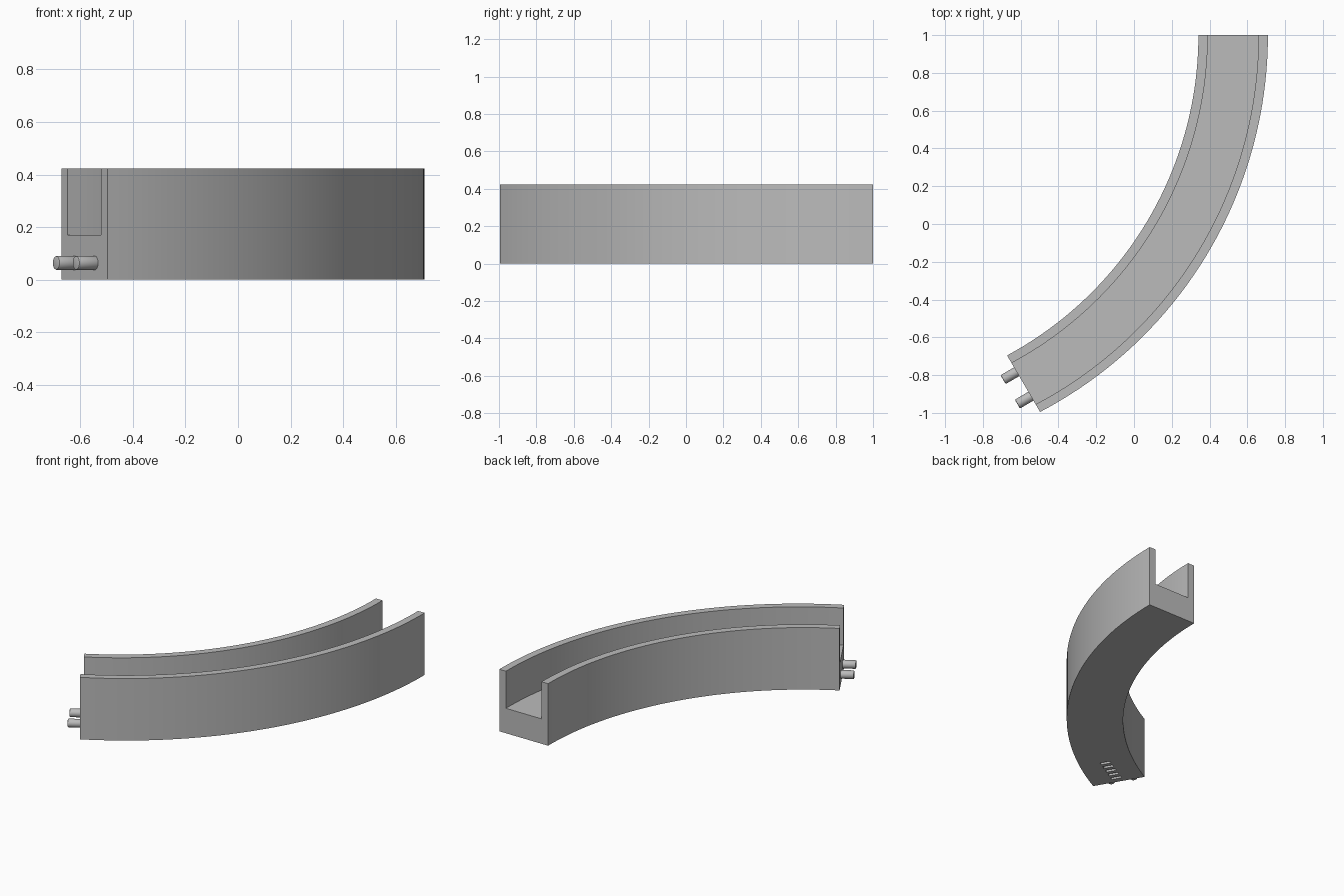
import bpy, bmesh, math
from mathutils import Vector, Matrix

cube = bpy.data.objects.get("Cube")
if cube:
    bpy.data.objects.remove(cube, do_unlink=True)

gray = bpy.data.materials.new("neutral gray")
gray.use_nodes = True
COLOR = (0.5, 0.5, 0.5, 1)
gray.diffuse_color = COLOR
gray.node_tree.nodes["Principled BSDF"].inputs["Base Color"].default_value = COLOR

SEGMENTS = 40
TOP, FLOOR, WALL = 0.423, 0.17, 0.135


def make_object(name, bm):
    bmesh.ops.recalc_face_normals(bm, faces=bm.faces[:])
    mesh = bpy.data.meshes.new(name)
    bm.to_mesh(mesh)
    bm.free()
    obj = bpy.data.objects.new(name, mesh)
    bpy.context.collection.objects.link(obj)
    mesh.materials.append(gray)
    return obj


def apply_modifiers(obj):
    bpy.ops.object.select_all(action='DESELECT')
    obj.select_set(True)
    bpy.context.view_layer.objects.active = obj
    for mod in obj.modifiers[:]:
        bpy.ops.object.modifier_apply(modifier=mod.name)
    bpy.ops.object.shade_smooth_by_angle(angle=math.radians(30))


def arc_point(start_x, radius, degrees, t):
    """Point on a side edge that starts at the back end, heading forward."""
    a = math.radians(degrees) * t
    return Vector((start_x - radius * (1 - math.cos(a)), 1 - radius * math.sin(a), 0))


def inner(t):
    return arc_point(0.341, 1.926, 61.7, t)


def outer(t):
    return arc_point(0.709, 2.253, 62.31, t)


# Curved channel: U-shaped section swept between the inner and outer arcs
section = [(0, 0), (1, 0), (1, TOP), (1 - WALL, TOP), (1 - WALL, FLOOR),
           (WALL, FLOOR), (WALL, TOP), (0, TOP)]
bm = bmesh.new()
rings = []
for i in range(SEGMENTS + 1):
    t = i / SEGMENTS
    rings.append([bm.verts.new(inner(t).lerp(outer(t), f) + Vector((0, 0, z)))
                  for f, z in section])
for a, b in zip(rings, rings[1:]):
    for j in range(len(section)):
        k = (j + 1) % len(section)
        bm.faces.new((a[j], a[k], b[k], b[j]))
bm.faces.new(rings[0])
bm.faces.new(rings[-1])
track = make_object("curved_track", bm)

# Local axes of the front end: across the track, and outward from it
across = (outer(1) - inner(1)).normalized()
outward = Vector((across.y, -across.x, 0))
up = Vector((0, 0, 1))
end_axes = Matrix((across, outward, up)).transposed().to_4x4()

# Row of shallow slots under the front end
bm = bmesh.new()
for i in range(5):
    center = inner(1) + across * 0.175 - outward * (0.05 + 0.05 * i)
    bmesh.ops.create_cube(bm, size=1, matrix=Matrix.Translation(center) @ end_axes
                          @ Matrix.Diagonal((0.066, 0.022, 0.03, 1)))
cutter = make_object("slot_cutter", bm)
cutter.hide_render = True
cut = track.modifiers.new("slots", 'BOOLEAN')
cut.operation = 'DIFFERENCE'
cut.solver = 'EXACT'
cut.object = cutter
apply_modifiers(track)
bpy.data.objects.remove(cutter, do_unlink=True)

# Two connector pins on the front end
for name, offset in (("inner_pin", 0.1), ("outer_pin", 0.25)):
    bm = bmesh.new()
    center = inner(1) + across * offset + outward * 0.033 + up * 0.064
    bmesh.ops.create_cone(bm, cap_ends=True, segments=32, radius1=0.027, radius2=0.027,
                          depth=0.1, matrix=Matrix.Translation(center)
                          @ outward.to_track_quat('Z', 'Y').to_matrix().to_4x4())
    pin = make_object(name, bm)
    bevel = pin.modifiers.new("rounded_tip", 'BEVEL')
    bevel.width = 0.006
    bevel.segments = 2
    apply_modifiers(pin)
